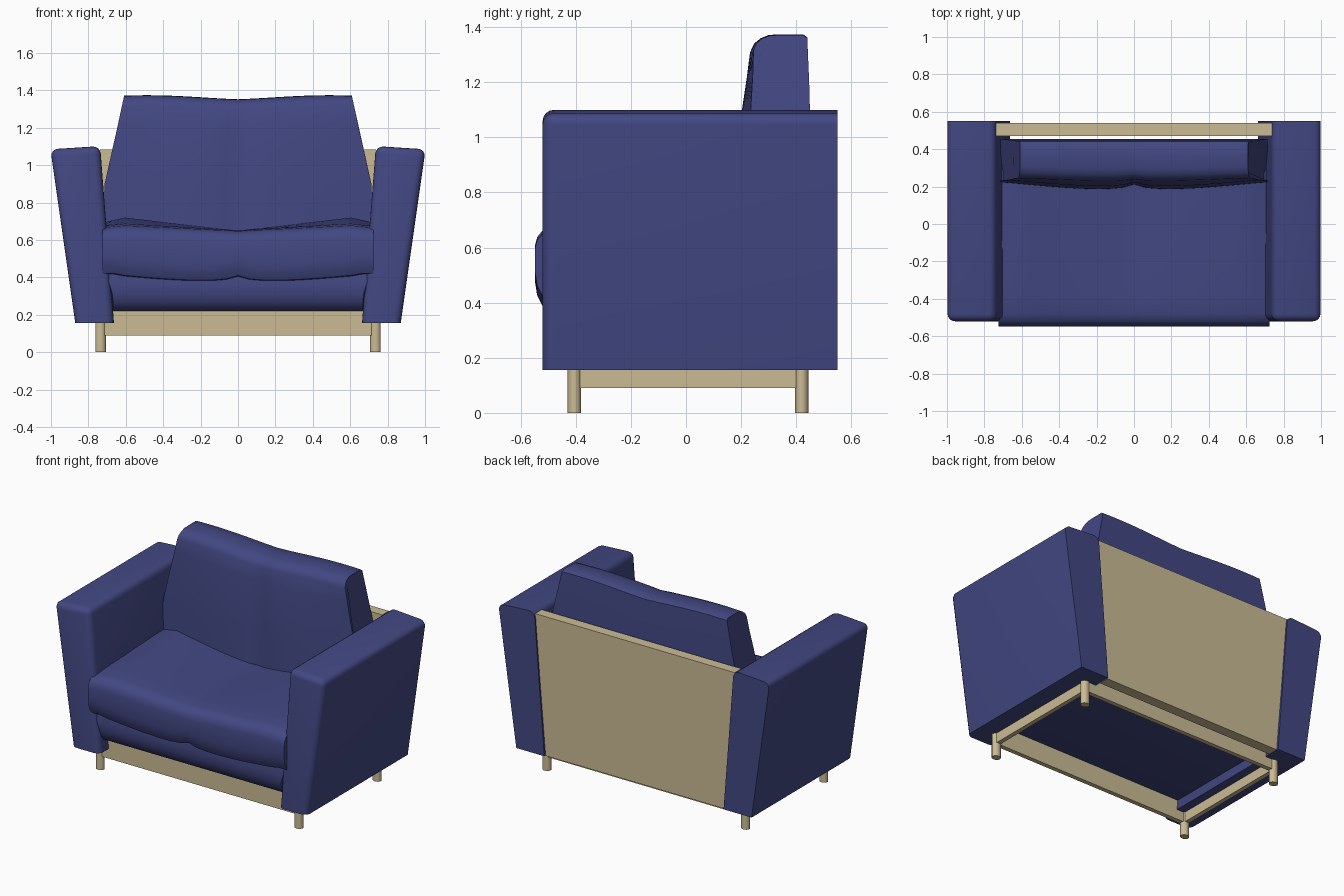
import bpy, bmesh, math

cube = bpy.data.objects.get("Cube")
if cube:
    bpy.data.objects.remove(cube)


def material(name, rgb):
    m = bpy.data.materials.new(name)
    m.use_nodes = True
    m.diffuse_color = (*rgb, 1)
    m.node_tree.nodes["Principled BSDF"].inputs["Base Color"].default_value = (*rgb, 1)
    return m


BLUE = material("blue fabric", (0.055, 0.064, 0.225))
WOOD = material("pale wood", (0.6, 0.5, 0.3))


def finish(name, bm, mat, smooth=None):
    bmesh.ops.recalc_face_normals(bm, faces=bm.faces)
    me = bpy.data.meshes.new(name)
    bm.to_mesh(me)
    bm.free()
    me.materials.append(mat)
    ob = bpy.data.objects.new(name, me)
    bpy.context.collection.objects.link(ob)
    if smooth:
        bpy.ops.object.select_all(action='DESELECT')
        ob.select_set(True)
        bpy.context.view_layer.objects.active = ob
        bpy.ops.object.shade_smooth_by_angle(angle=math.radians(smooth))
    return ob


def loft(bm, rings):
    """Skin a list of closed rings and cap both ends."""
    rows = [[bm.verts.new(p) for p in ring] for ring in rings]
    n = len(rows[0])
    for a, b in zip(rows, rows[1:]):
        for i in range(n):
            j = (i + 1) % n
            bm.faces.new((a[i], a[j], b[j], b[i]))
    bm.faces.new(rows[0])
    bm.faces.new(rows[-1])


def slab(name, outline, y0, y1, mat):
    """Extrude an x-z outline along y."""
    bm = bmesh.new()
    loft(bm, [[(x, y, z) for x, z in outline] for y in (y0, y1)])
    return finish(name, bm, mat)


def box(name, x0, x1, y0, y1, z0, z1):
    slab(name, [(x0, z0), (x1, z0), (x1, z1), (x0, z1)], y0, y1, WOOD)


def cushion(name, profile, shape, smooth=40, steps=24):
    """Sweep a y-z profile across the width, moving points with shape(u, y, z)."""
    bm = bmesh.new()
    us = [-1 + 2 * i / steps for i in range(steps + 1)]
    loft(bm, [[shape(u, y, z) for y, z in profile] for u in us])
    finish(name, bm, BLUE, smooth)


def lobes(u):
    """Two soft bulges with a shallow crease in the middle."""
    a = abs(u)
    return math.sin(math.pi * a ** 0.6) * 0.7 + 0.3 * (1 - a)


# Arms, flared outward, rounded along the top and front
for side, label in ((1, "left"), (-1, "right")):
    bm = bmesh.new()
    outline = [(0.663, 0.155), (0.87, 0.155), (1.003, 1.085), (0.737, 1.102)]
    loft(bm, [[(side * x, y, z) for x, z in outline] for y in (-0.52, 0.55)])
    rounded = []
    for e in bm.edges:
        front = all(v.co.y < 0 for v in e.verts)
        top = all(v.co.z > 1 for v in e.verts)
        low = all(v.co.z < 0.2 for v in e.verts)
        back = all(v.co.y > 0 for v in e.verts)
        if (front or top) and not low and not back:
            rounded.append(e)
    bmesh.ops.bevel(bm, geom=rounded, offset=0.04, segments=4, profile=0.5, affect='EDGES')
    finish(label + "_arm", bm, BLUE, 50)


# Seat cushion: dips in the middle, wavy lower edge
def seat_shape(u, y, z):
    a = abs(u)
    if z > 0.55:
        back = min(1, max(0, (y + 0.5) / 0.65))
        lift = min(a / 0.84, 1) * 0.07 - max(0, a - 0.84) * 0.18
        z += lift * (0.4 + 0.6 * back)
    else:
        z += 0.012 - 0.04 * lobes(u) if a < 0.84 else 0.012
    return (0.725 * u, y, z)


cushion("seat_cushion",
        [(0.44, 0.40), (-0.48, 0.40), (-0.52, 0.41), (-0.54, 0.45), (-0.548, 0.50),
         (-0.548, 0.58), (-0.54, 0.61), (-0.52, 0.635), (-0.48, 0.648),
         (-0.38, 0.652), (-0.2, 0.65), (0.15, 0.65), (0.44, 0.65)], seat_shape)


# Lower seat base, rounded underneath at the front
def base_shape(u, y, z):
    return ((0.668 + max(0, z - 0.3) * 0.3) * u, y, z)


cushion("seat_base",
        [(0.44, 0.22), (-0.43, 0.22), (-0.465, 0.235), (-0.49, 0.265), (-0.505, 0.31),
         (-0.51, 0.36), (-0.50, 0.42), (0.44, 0.42)], base_shape, 50)


# Back cushion: tapers towards the top, two lobes on the front
def back_shape(u, y, z):
    width = 0.72 - max(0, z - 0.87) * 0.225
    if z > 1.3:
        z += 0.012 * math.sin(math.pi * (abs(u) - 0.3)) - 0.004
    if y < 0.33:
        y -= 0.04 * lobes(u) * min(1, max(0.2, (1.45 - z) / 0.4))
    return (width * u, y, z)


cushion("back_cushion",
        [(0.455, 0.50), (0.22, 0.50), (0.225, 0.75), (0.232, 0.90), (0.235, 1.1),
         (0.242, 1.22), (0.245, 1.31), (0.255, 1.335), (0.275, 1.352), (0.305, 1.364),
         (0.36, 1.366), (0.425, 1.366), (0.44, 1.355), (0.447, 1.2), (0.455, 0.9)], back_shape)

# Wooden back panel, narrowing downward between the arms
slab("back_panel", [(-0.66, 0.155), (0.66, 0.155), (0.738, 1.085), (-0.738, 1.085)],
     0.47, 0.54, WOOD)

# Base frame rails
box("front_rail", -0.74, 0.74, -0.42, -0.39, 0.09, 0.225)
box("back_rail", -0.74, 0.74, 0.405, 0.435, 0.09, 0.225)
for s, label in ((1, "left"), (-1, "right")):
    box(label + "_rail", s * 0.735 - 0.015, s * 0.735 + 0.015, -0.405, 0.42, 0.09, 0.16)

# Legs
for x, side in ((0.735, "left"), (-0.735, "right")):
    for y, end in ((-0.405, "front"), (0.42, "back")):
        bm = bmesh.new()
        ring = [math.tau * (i + 0.5) / 12 for i in range(12)]
        loft(bm, [[(x + 0.029 * math.cos(t), y + 0.025 * math.sin(t), z) for t in ring]
                  for z in (0, 0.17)])
        finish(f"{end}_{side}_leg", bm, WOOD, 40)
